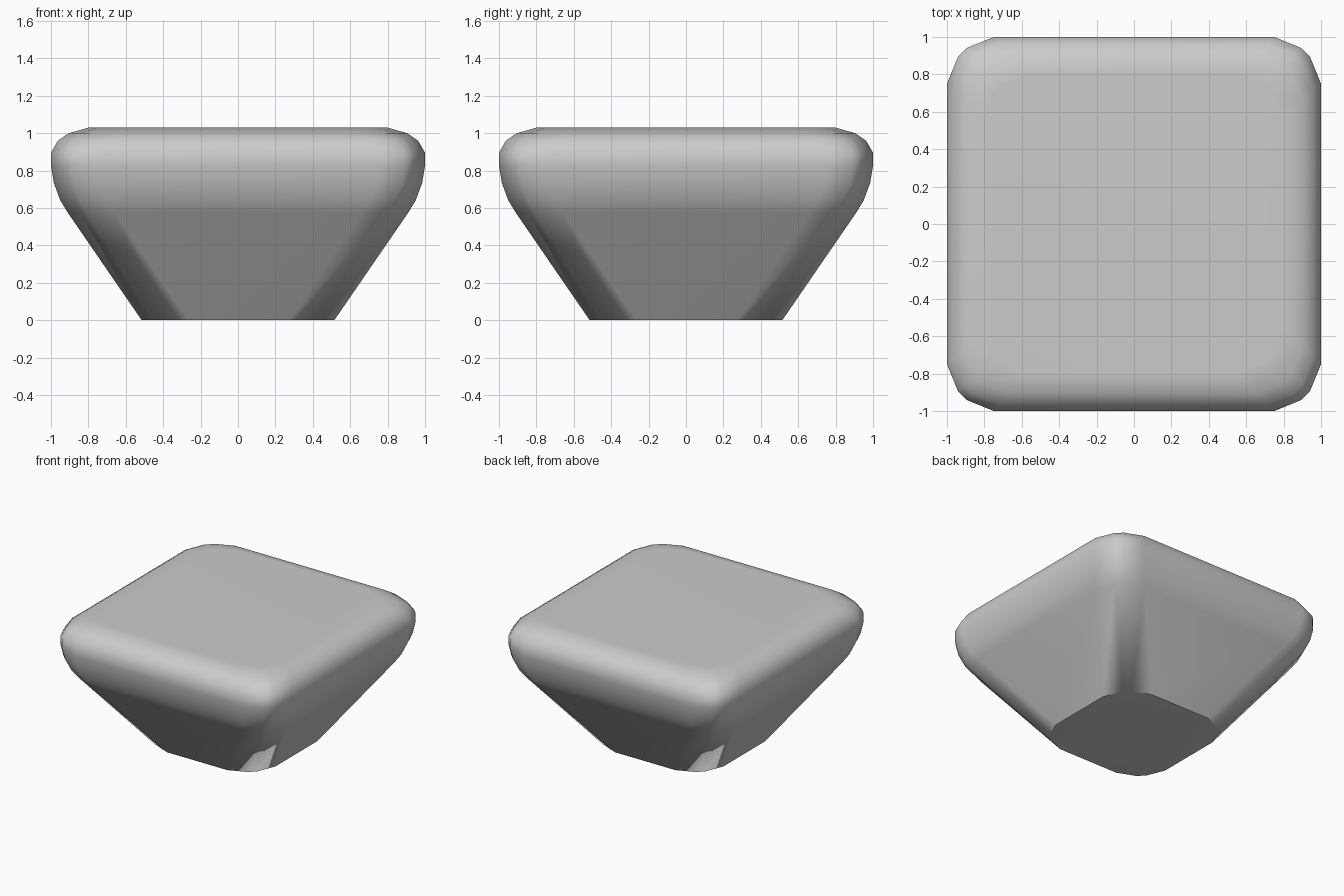
import bpy, bmesh

if "Cube" in bpy.data.objects:
    bpy.data.objects.remove(bpy.data.objects["Cube"])

# Side profile: half width, height
profile = [(0.515, 0), (0.91, 0.575), (0.95, 0.64), (0.985, 0.735), (1.0, 0.825),
           (1.0, 0.896), (0.963, 0.96), (0.905, 1.0), (0.80, 1.03)]
# Corner cut: distance in from the two sides
corner = [(0, 0.25), (0.058, 0.108), (0.108, 0.058), (0.25, 0)]


def ring(bm, half, z):
    verts = []
    for quarter in range(4):
        for a, b in corner:
            x, y = half - a, half - b
            for _ in range(quarter):
                x, y = -y, x
            verts.append(bm.verts.new((x, y, z)))
    return verts


# Tapered block with rounded corners, lofted through the profile
bm = bmesh.new()
rings = [ring(bm, h, z) for h, z in profile]
n = len(rings[0])
for lo, hi in zip(rings, rings[1:]):
    for i in range(n):
        j = (i + 1) % n
        bm.faces.new((lo[i], lo[j], hi[j], hi[i]))
bm.faces.new(rings[0][::-1])
bm.faces.new(rings[-1])
bmesh.ops.recalc_face_normals(bm, faces=bm.faces)

mesh = bpy.data.meshes.new("tapered_block")
bm.to_mesh(mesh)
bm.free()
block = bpy.data.objects.new("tapered_block", mesh)
bpy.context.collection.objects.link(block)

# Smooth sides and flat-looking top, sharp base edge
for p in mesh.polygons:
    p.use_smooth = True
mesh.set_sharp_from_angle(angle=0.8)
weighted = block.modifiers.new("weighted_normals", 'WEIGHTED_NORMAL')
weighted.keep_sharp = True
